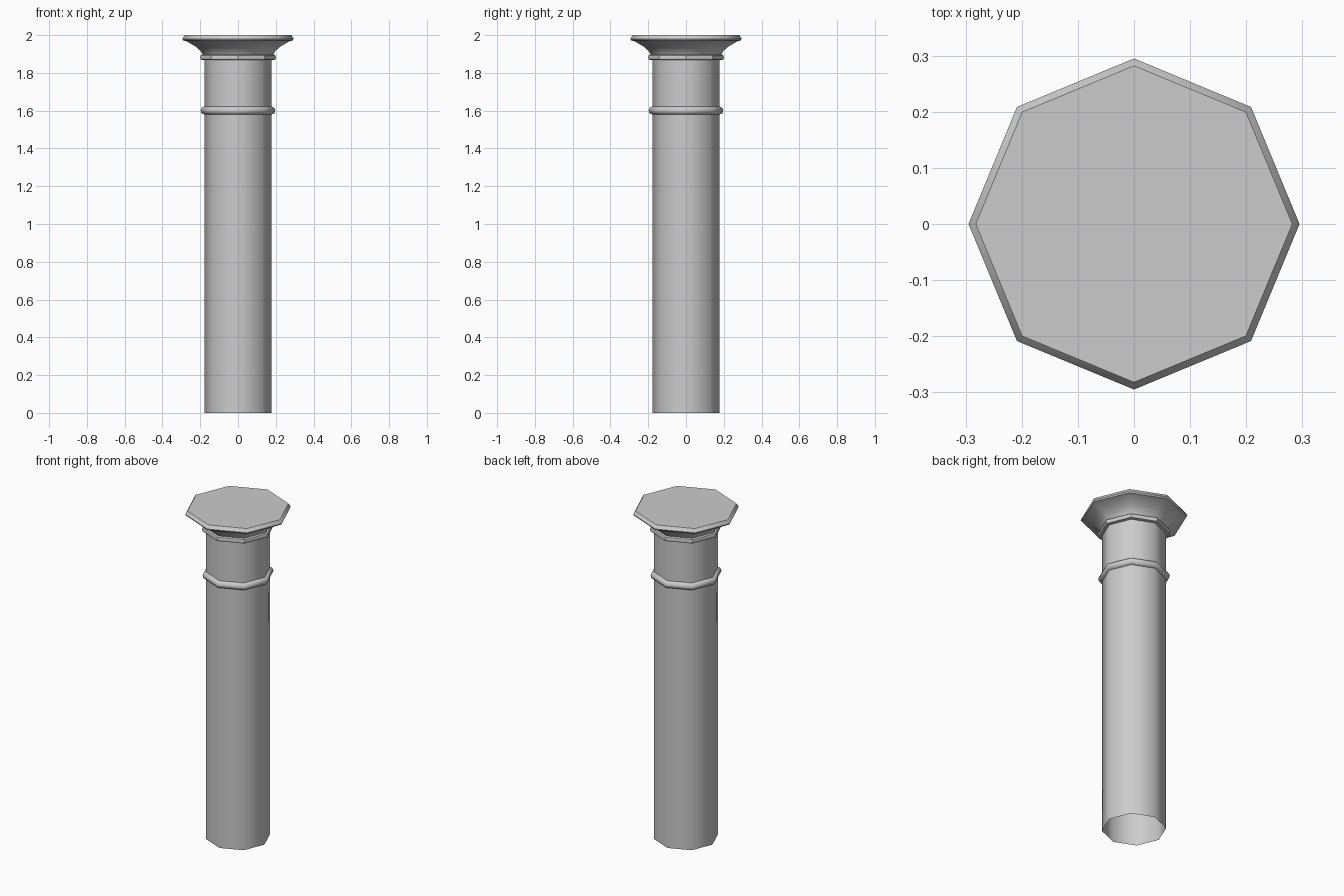
import bpy, bmesh, math

if "Cube" in bpy.data.objects:
    bpy.data.objects.remove(bpy.data.objects["Cube"])

SIDES = 8


def lathe(name, profile, cap_top=False, smooth_angle=60):
    """Spin a (radius, z) profile into an eight-sided shell, corners on the axes."""
    bm = bmesh.new()
    rings = []
    for r, z in profile:
        rings.append([bm.verts.new((r * math.cos(2 * math.pi * i / SIDES),
                                    r * math.sin(2 * math.pi * i / SIDES), z))
                      for i in range(SIDES)])
    for low, high in zip(rings, rings[1:]):
        for i in range(SIDES):
            j = (i + 1) % SIDES
            bm.faces.new((low[i], low[j], high[j], high[i]))
    if cap_top:
        bm.faces.new(rings[-1])
    mesh = bpy.data.meshes.new(name)
    bm.to_mesh(mesh)
    bm.free()
    obj = bpy.data.objects.new(name, mesh)
    bpy.context.collection.objects.link(obj)
    bpy.ops.object.select_all(action='DESELECT')
    obj.select_set(True)
    bpy.context.view_layer.objects.active = obj
    bpy.ops.object.shade_smooth_by_angle(angle=math.radians(smooth_angle))
    return obj


# Plain shaft, open at the bottom
lathe("shaft", [(0.178, 0), (0.178, 1.875)])

# Rounded neck ring
lathe("neck_ring", [(0.178, 1.58), (0.192, 1.585), (0.198, 1.60),
                    (0.192, 1.615), (0.178, 1.622)])

# Capital: small collar, concave flare and bevelled top slab
lathe("capital", [(0.178, 1.868), (0.197, 1.87), (0.201, 1.882), (0.197, 1.893),
                  (0.187, 1.897), (0.197, 1.915), (0.222, 1.938), (0.272, 1.967),
                  (0.290, 1.972), (0.295, 1.98), (0.286, 1.995), (0.282, 2.0)],
      cap_top=True, smooth_angle=40)
